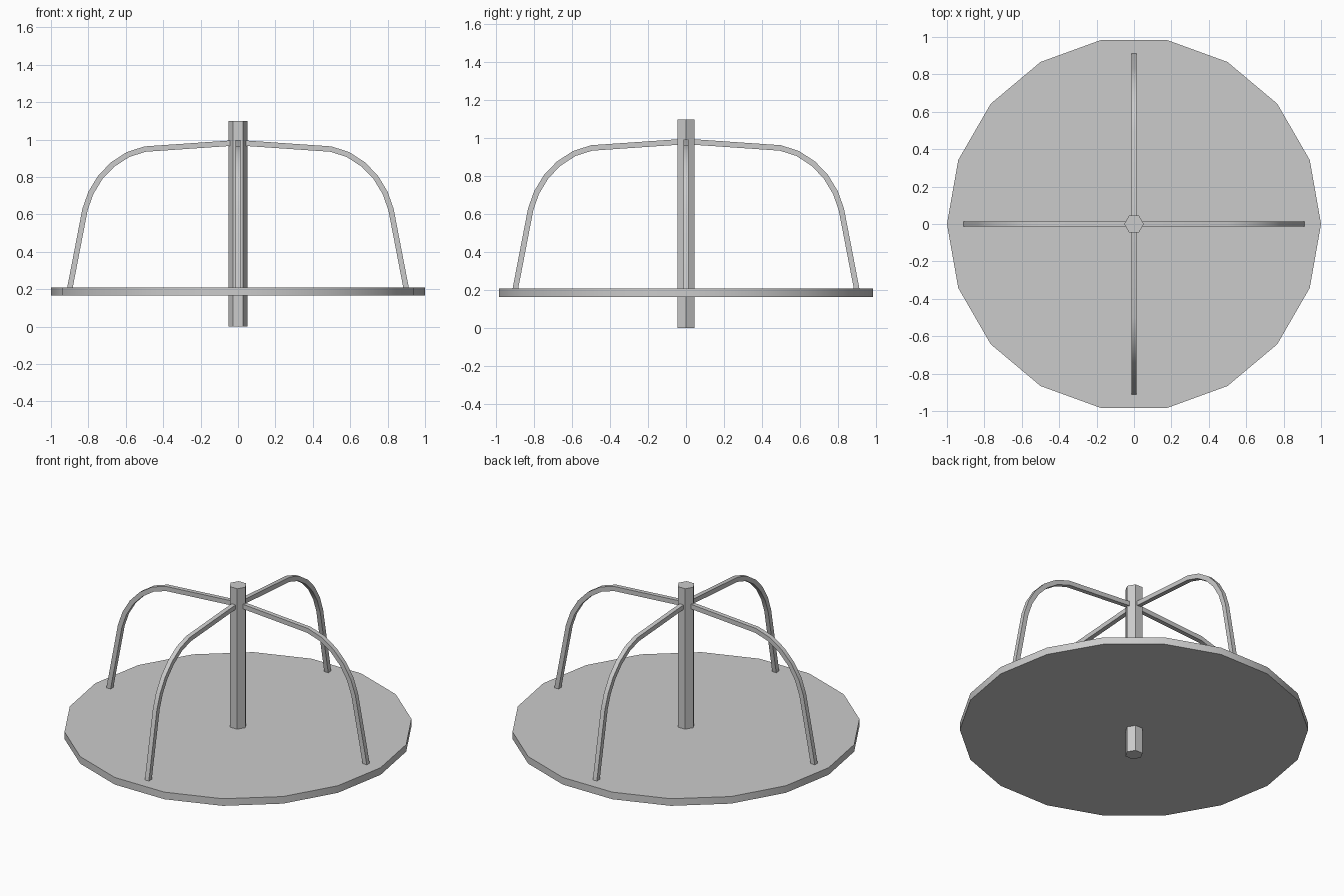
import bpy, bmesh, math
from mathutils import Vector, Matrix

cube = bpy.data.objects.get("Cube")
if cube:
    bpy.data.objects.remove(cube, do_unlink=True)

# Single plain metal colour
metal = bpy.data.materials.new("grey_metal")
metal.use_nodes = True
GREY = (0.6, 0.6, 0.6, 1.0)
metal.diffuse_color = GREY
metal.node_tree.nodes["Principled BSDF"].inputs["Base Color"].default_value = GREY


def finish(obj):
    obj.data.materials.append(metal)
    bpy.ops.object.select_all(action="DESELECT")
    obj.select_set(True)
    bpy.context.view_layer.objects.active = obj
    bpy.ops.object.shade_smooth_by_angle(angle=math.radians(30))


def prism(name, sides, radius, bottom, top):
    """Upright prism with a corner on the +x axis."""
    bm = bmesh.new()
    bmesh.ops.create_cone(bm, cap_ends=True, segments=sides, radius1=radius,
                          radius2=radius, depth=top - bottom)
    first = bm.verts[:][0].co
    turn = Matrix.Rotation(-math.atan2(first.y, first.x), 4, "Z")
    bmesh.ops.transform(bm, matrix=Matrix.Translation((0, 0, (top + bottom) / 2)) @ turn,
                        verts=bm.verts)
    mesh = bpy.data.meshes.new(name)
    bm.to_mesh(mesh)
    bm.free()
    obj = bpy.data.objects.new(name, mesh)
    bpy.context.collection.objects.link(obj)
    finish(obj)


# Handrail centre line: distance from the pole, height
RAIL_PATH = [(0.03, 0.981), (0.497, 0.949), (0.588, 0.92), (0.671, 0.866),
             (0.737, 0.797), (0.787, 0.714), (0.818, 0.626), (0.902, 0.19)]


def handrail(name, angle, width=0.028, thickness=0.029):
    """Square bar swept along the path with mitred bends."""
    path = [Vector((r, 0, z)) for r, z in RAIL_PATH]
    across = Vector((0, width / 2, 0))
    bm = bmesh.new()
    rings = []
    for i, p in enumerate(path):
        before = (p - path[i - 1]).normalized() if i else None
        after = (path[i + 1] - p).normalized() if i < len(path) - 1 else None
        before, after = before or after, after or before
        tangent = (before + after).normalized()
        miter = thickness / 2 / tangent.dot(after)
        out = Vector((-tangent.z, 0, tangent.x)) * miter
        rings.append([bm.verts.new(p + a + b) for a, b in
                      ((across, out), (-across, out), (-across, -out), (across, -out))])
    for r1, r2 in zip(rings, rings[1:]):
        for k in range(4):
            n = (k + 1) % 4
            bm.faces.new((r1[k], r1[n], r2[n], r2[k]))
    bm.faces.new(rings[0])
    bm.faces.new(rings[-1])
    bmesh.ops.recalc_face_normals(bm, faces=bm.faces)
    bmesh.ops.rotate(bm, verts=bm.verts, matrix=Matrix.Rotation(angle, 3, "Z"))
    mesh = bpy.data.meshes.new(name)
    bm.to_mesh(mesh)
    bm.free()
    obj = bpy.data.objects.new(name, mesh)
    bpy.context.collection.objects.link(obj)
    finish(obj)


# Round deck and centre pole
prism("deck", 18, 1.0, 0.165, 0.21)
prism("centre_pole", 6, 0.052, 0.0, 1.1)

# Four handrails around the pole
for i, side in enumerate(("left", "back", "right", "front")):
    handrail(side + "_handrail", i * math.pi / 2)
